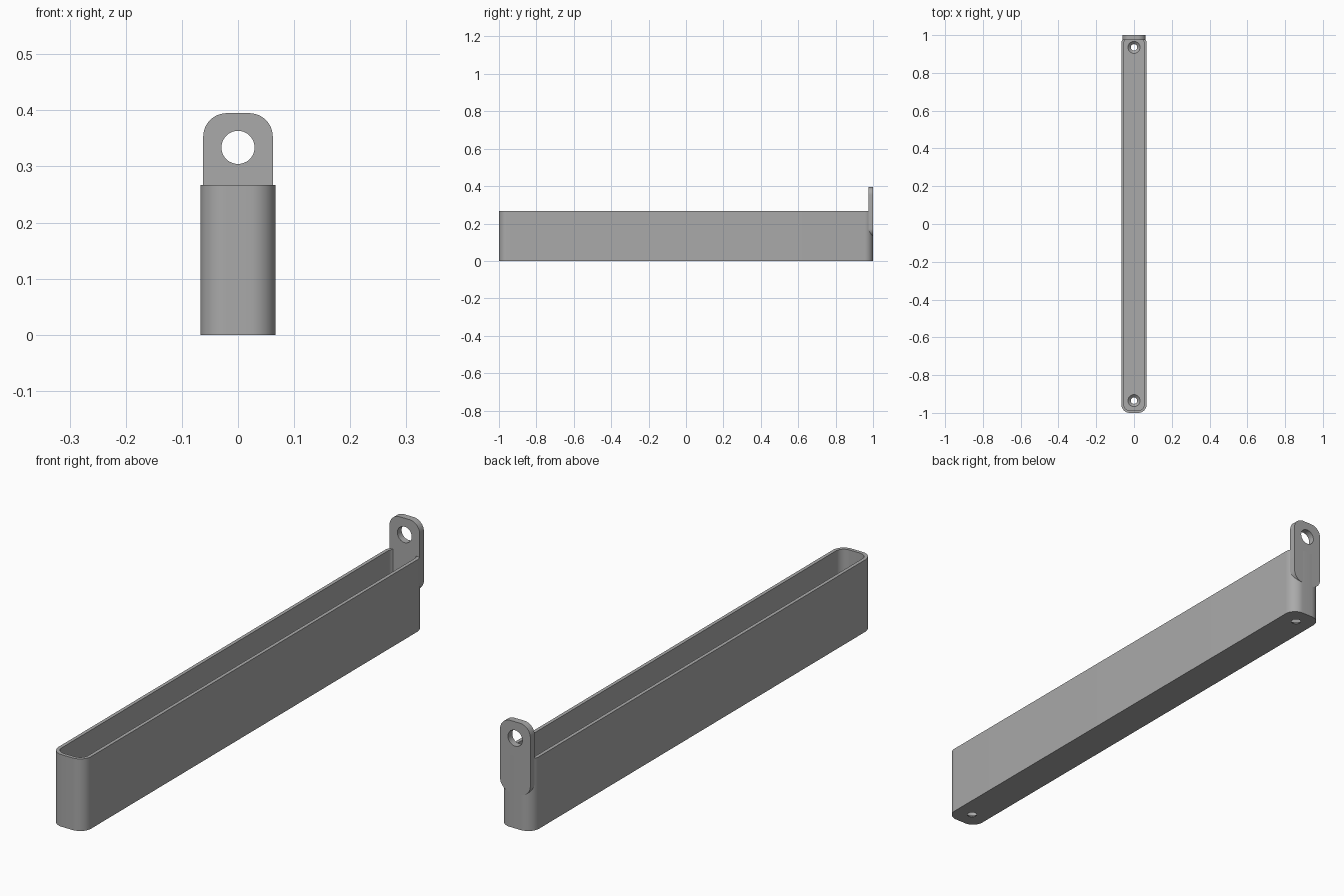
import bpy, bmesh, math
from mathutils import Matrix

cube = bpy.data.objects.get("Cube")
if cube:
    bpy.data.objects.remove(cube)

grey = bpy.data.materials.new("plain grey")
grey.use_nodes = True
colour = (0.4, 0.4, 0.4, 1)
grey.diffuse_color = colour
grey.node_tree.nodes["Principled BSDF"].inputs["Base Color"].default_value = colour


def finish(name, bm):
    bmesh.ops.recalc_face_normals(bm, faces=bm.faces)
    mesh = bpy.data.meshes.new(name)
    bm.to_mesh(mesh)
    bm.free()
    mesh.materials.append(grey)
    obj = bpy.data.objects.new(name, mesh)
    bpy.context.collection.objects.link(obj)
    return obj


def rounded_slab(name, half_w, half_l, radius, low, high, matrix=Matrix(), steps=12):
    """Rounded rectangle in local XY, extruded from low to high along local Z."""
    bm = bmesh.new()
    ring = []
    corners = [(1, 1), (-1, 1), (-1, -1), (1, -1)]
    for i, (sx, sy) in enumerate(corners):
        for k in range(steps + 1):
            a = (i + k / steps) * math.pi / 2
            ring.append(bm.verts.new((sx * (half_w - radius) + radius * math.cos(a),
                                      sy * (half_l - radius) + radius * math.sin(a), low)))
    face = bm.faces.new(ring)
    top = bmesh.ops.extrude_face_region(bm, geom=[face])["geom"]
    bmesh.ops.translate(bm, vec=(0, 0, high - low),
                        verts=[v for v in top if isinstance(v, bmesh.types.BMVert)])
    bm.transform(matrix)
    return finish(name, bm)


def cone_cutter(name, r_low, r_high, depth, matrix):
    bm = bmesh.new()
    bmesh.ops.create_cone(bm, cap_ends=True, segments=48, radius1=r_low,
                          radius2=r_high, depth=depth, matrix=matrix)
    return finish(name, bm)


def cut(obj, cutter):
    cutter.hide_render = True
    cutter.hide_set(True)
    mod = obj.modifiers.new(cutter.name, 'BOOLEAN')
    mod.operation = 'DIFFERENCE'
    mod.solver = 'EXACT'
    mod.object = cutter


def bake(obj):
    # Apply the cuts, remove the cutters, smooth the curved walls
    bpy.context.view_layer.update()
    graph = bpy.context.evaluated_depsgraph_get()
    mesh = bpy.data.meshes.new_from_object(obj.evaluated_get(graph))
    cutters = [m.object for m in obj.modifiers]
    obj.modifiers.clear()
    obj.data = mesh
    for c in cutters:
        bpy.data.objects.remove(c)
    bpy.ops.object.select_all(action='DESELECT')
    obj.select_set(True)
    bpy.context.view_layer.objects.active = obj
    bpy.ops.object.shade_smooth_by_angle(angle=math.radians(30))


# Long open tray with rounded ends
WALL, FLOOR, HEIGHT = 0.013, 0.015, 0.267
tray = rounded_slab("tray", 0.067, 1.0, 0.045, 0, HEIGHT)
cut(tray, rounded_slab("cavity", 0.067 - WALL, 1 - WALL, 0.045 - WALL, FLOOR, HEIGHT + 0.1))

# Countersunk screw holes in the floor
for side in (-1, 1):
    place = Matrix.Translation((0, side * 0.935, FLOOR / 2))
    cut(tray, cone_cutter("screw_hole", 0.017, 0.017, 0.1, place))
    cut(tray, cone_cutter("countersink", 0.015, 0.033, FLOOR + 0.002, place))
bake(tray)

# Hanging tab on the back end, with a round eye
upright = Matrix.Rotation(math.pi / 2, 4, 'X')
tab = rounded_slab("hanging_tab", 0.062, 0.1325, 0.042, -0.0125, 0.0125,
                   Matrix.Translation((0, 0.9875, 0.2625)) @ upright)
cut(tab, cone_cutter("tab_eye", 0.0295, 0.0295, 0.1,
                     Matrix.Translation((0, 0.9875, 0.334)) @ upright))
bake(tab)
